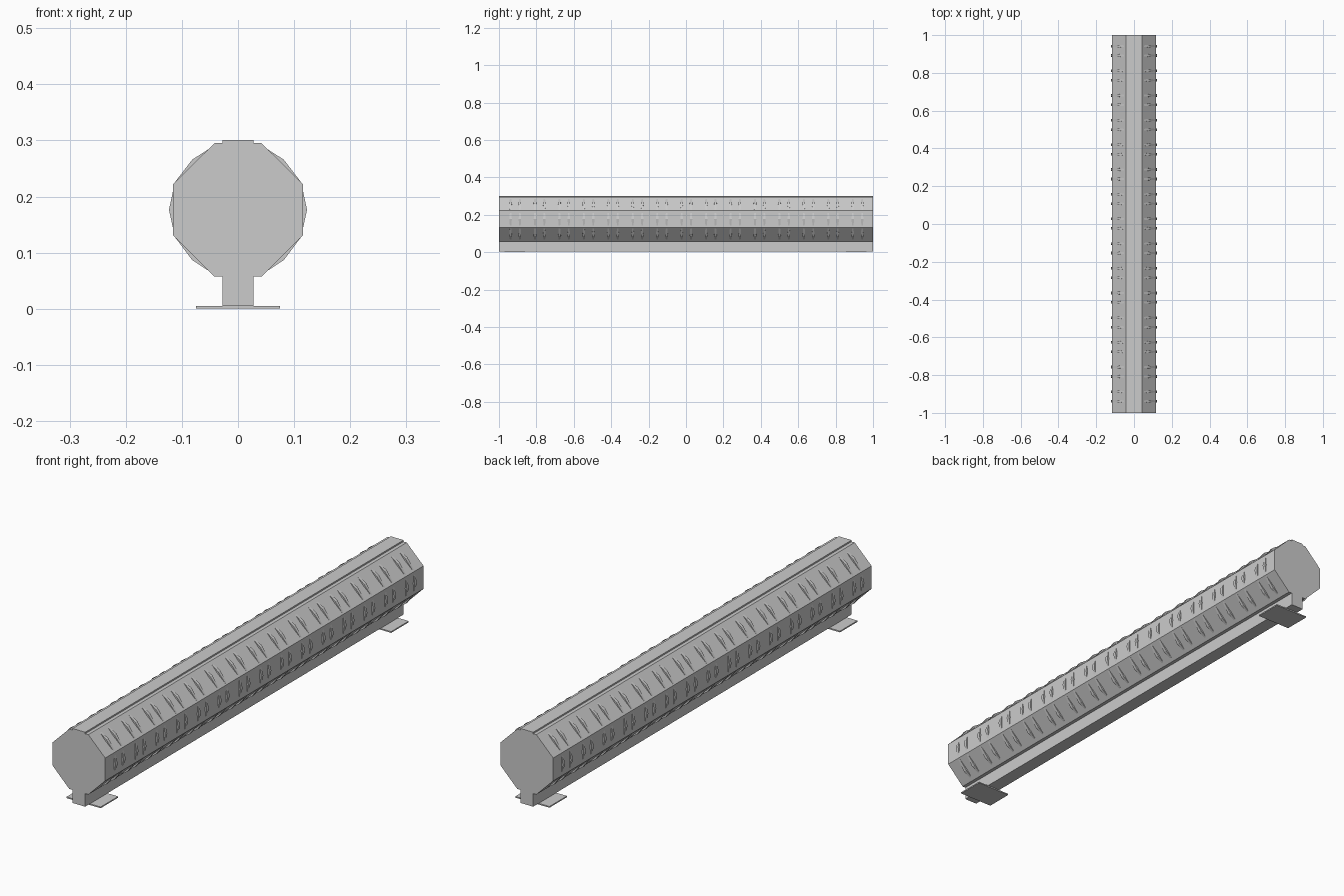
import bpy, bmesh, math
from mathutils import Vector

if "Cube" in bpy.data.objects:
    bpy.data.objects.remove(bpy.data.objects["Cube"])

grey = bpy.data.materials.new("light grey metal")
grey.diffuse_color = (0.6, 0.6, 0.6, 1)
grey.use_nodes = True
grey.node_tree.nodes["Principled BSDF"].inputs["Base Color"].default_value = grey.diffuse_color


def finish(bm, name):
    bmesh.ops.recalc_face_normals(bm, faces=bm.faces[:])
    me = bpy.data.meshes.new(name)
    bm.to_mesh(me)
    bm.free()
    me.materials.append(grey)
    ob = bpy.data.objects.new(name, me)
    bpy.context.collection.objects.link(ob)
    return ob


def extrude_profile(name, pts, y0, y1):
    """Closed xz profile extruded along y."""
    bm = bmesh.new()
    face = bm.faces.new([bm.verts.new((x, y0, z)) for x, z in pts])
    out = bmesh.ops.extrude_face_region(bm, geom=[face])
    moved = [v for v in out["geom"] if isinstance(v, bmesh.types.BMVert)]
    bmesh.ops.translate(bm, verts=moved, vec=(0, y1 - y0, 0))
    return finish(bm, name)


# Octagonal housing with raised top strip and lower web, as one section
half = [(0.028, 0.005), (0.028, 0.057), (0.042, 0.057), (0.116, 0.131),
        (0.116, 0.222), (0.042, 0.295), (0.028, 0.295), (0.028, 0.301)]
extrude_profile("octagonal_housing", half + [(-x, z) for x, z in reversed(half)], -1, 1)

# Two mounting plates under the web
plate = [(-0.075, 0), (0.075, 0), (0.075, 0.005), (-0.075, 0.005)]
for name, y in (("front_foot_plate", -0.915), ("back_foot_plate", 0.91)):
    extrude_profile(name, plate, y - 0.055, y + 0.055)

# Punched louvres: 15 pairs on each of the three facets per side
bm = bmesh.new()


def louvre(a, b, y, peak):
    """Low ridge between facet points a and b, tapered at both ends."""
    a, b = Vector(a), Vector(b)
    d = (b - a).normalized()
    normal = Vector((d.y, -d.x))
    if normal.x * a.x < 0:
        normal.negate()
    mid = a.lerp(b, peak) + normal * 0.007
    base = a.lerp(b, peak) - normal * 0.001
    sides = []
    for s in (-1, 1):
        sides.append([bm.verts.new((p.x, y + s * w, p.y)) for p, w in
                      ((a, 0.004), (mid, 0.007), (b, 0.004), (base, 0.007))])
    l, r = sides
    bm.faces.new(l)
    bm.faces.new(r[::-1])
    for i in range(4):
        j = (i + 1) % 4
        bm.faces.new((l[i], r[i], r[j], l[j]))


for sx in (-1, 1):
    facets = [((0.053, 0.284), (0.112, 0.226), 0.4),
              ((0.116, 0.209), (0.116, 0.144), 0.5),
              ((0.112, 0.127), (0.053, 0.068), 0.6)]
    for (ax, az), (bx, bz), peak in facets:
        for k in range(15):
            for off in (-0.025, 0.025):
                louvre((sx * ax, az), (sx * bx, bz), -0.913 + k * 0.1307 + off, peak)
finish(bm, "louvres")
